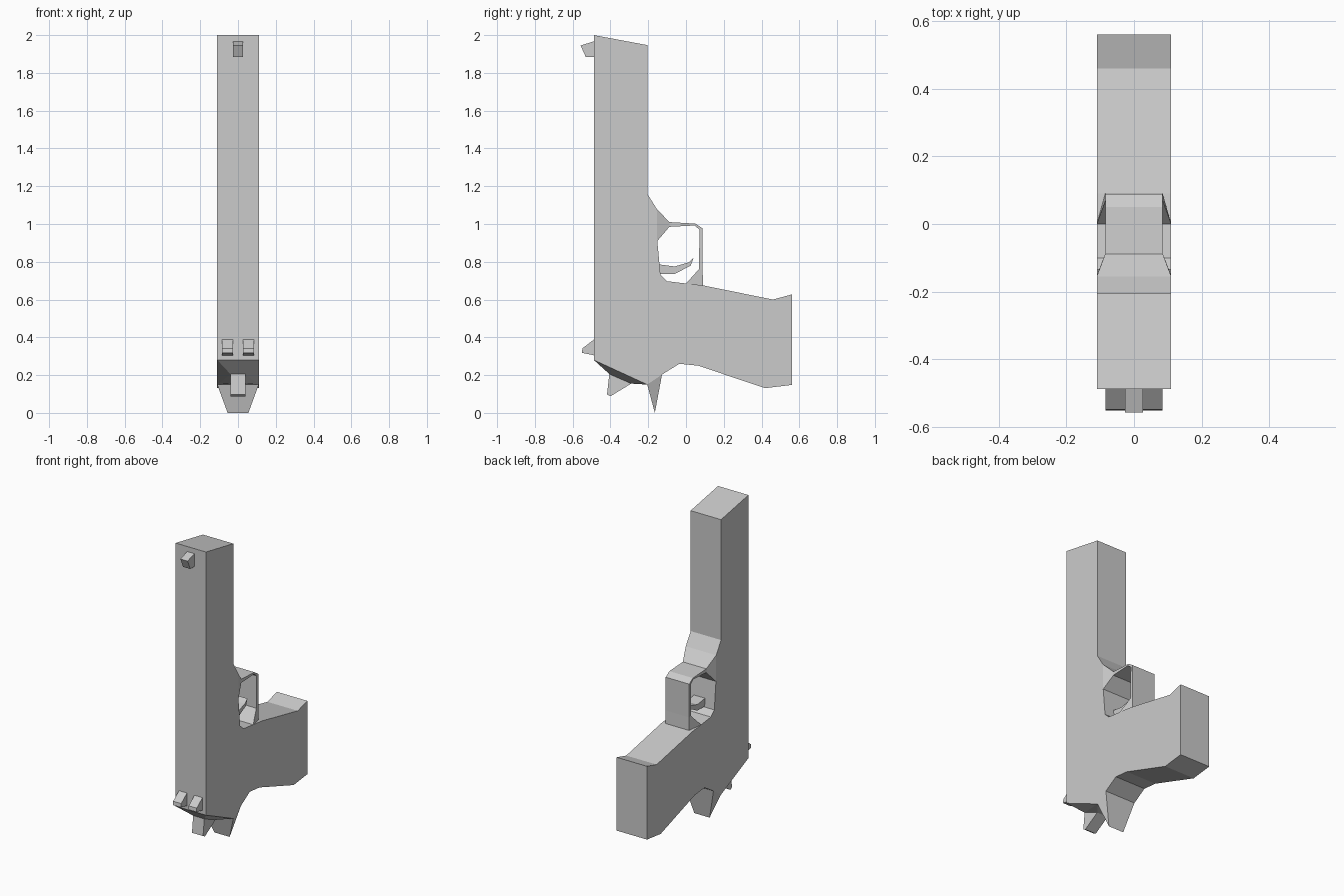
import bpy, bmesh

if "Cube" in bpy.data.objects:
    bpy.data.objects.remove(bpy.data.objects["Cube"])


def finish(bm, name):
    bmesh.ops.recalc_face_normals(bm, faces=bm.faces[:])
    mesh = bpy.data.meshes.new(name)
    bm.to_mesh(mesh)
    bm.free()
    obj = bpy.data.objects.new(name, mesh)
    bpy.context.collection.objects.link(obj)
    return obj


def plate(name, outline, half, x=0.0):
    """Extrude a (y, z) outline across x."""
    bm = bmesh.new()
    sides = [[bm.verts.new((x + s * half, y, z)) for y, z in outline] for s in (-1, 1)]
    bm.faces.new(sides[0])
    bm.faces.new(sides[1][::-1])
    for i in range(len(outline)):
        j = (i + 1) % len(outline)
        bm.faces.new((sides[0][i], sides[0][j], sides[1][j], sides[1][i]))
    return finish(bm, name)


def hull(name, points):
    """Convex solid from mirrored (half width, y, z) points."""
    bm = bmesh.new()
    for x, y, z in points:
        for s in (-1, 1):
            bm.verts.new((s * x, y, z))
    bmesh.ops.convex_hull(bm, input=bm.verts[:])
    bmesh.ops.dissolve_limit(bm, angle_limit=0.01, verts=bm.verts[:], edges=bm.edges[:])
    return finish(bm, name)


def band(name, sections):
    """Loft through mirrored sections of (outer point, inner point)."""
    bm = bmesh.new()
    rings = []
    for (ox, oy, oz), (ix, iy, iz) in sections:
        corners = ((-ox, oy, oz), (ox, oy, oz), (ix, iy, iz), (-ix, iy, iz))
        rings.append([bm.verts.new(c) for c in corners])
    for a, b in zip(rings, rings[1:]):
        for i in range(4):
            j = (i + 1) % 4
            bm.faces.new((a[i], a[j], b[j], b[i]))
    bm.faces.new(rings[0])
    bm.faces.new(rings[-1][::-1])
    return finish(bm, name)


W = 0.11

# Main body: upright barrel housing and grip
plate("body", [
    (-0.488, 2.0), (-0.205, 1.947), (-0.205, 1.16), (-0.155, 1.08),
    (-0.152, 0.91), (-0.135, 0.73), (-0.10, 0.697), (0.0, 0.685),
    (0.09, 0.675), (0.46, 0.60), (0.56, 0.627), (0.56, 0.148),
    (0.418, 0.131), (0.065, 0.25), (-0.035, 0.26), (-0.127, 0.203),
    (-0.205, 0.15), (-0.488, 0.28)], W)

# Finger guard, narrower than the body
G = 0.085
band("trigger_guard", [
    ((W, -0.155, 1.08), (W, -0.152, 0.91)),
    ((G, -0.088, 1.01), (G, -0.088, 0.985)),
    ((G, 0.05, 1.002), (G, 0.045, 0.992)),
    ((G, 0.088, 0.977), (G, 0.072, 0.97)),
    ((G, 0.088, 0.76), (G, 0.068, 0.76)),
    ((G, 0.09, 0.675), (W, 0.0, 0.685))])

# Curved lever inside the guard
plate("trigger", [
    (-0.15, 0.787), (-0.06, 0.775), (0.015, 0.797), (0.04, 0.822),
    (0.025, 0.78), (-0.06, 0.735), (-0.142, 0.735)], 0.04)

# Tapered rear end, hammer and tang
hull("rear_cap", [(W, -0.488, 0.28), (W, -0.205, 0.15),
                  (0.04, -0.405, 0.205), (0.04, -0.29, 0.155)])
plate("hammer", [(-0.405, 0.215), (-0.418, 0.098), (-0.40, 0.088),
                 (-0.285, 0.158), (-0.32, 0.215)], 0.04)
hull("tang", [(W, -0.205, 0.15), (W, -0.127, 0.203), (0.055, -0.165, 0.0)])

# Sights
plate("front_sight", [(-0.488, 1.967), (-0.558, 1.945), (-0.53, 1.883),
                      (-0.488, 1.883)], 0.026)
for side, x in (("left", -0.056), ("right", 0.056)):
    plate("rear_sight_" + side, [(-0.488, 0.388), (-0.548, 0.342),
                                 (-0.551, 0.318), (-0.488, 0.305)], 0.029, x)
